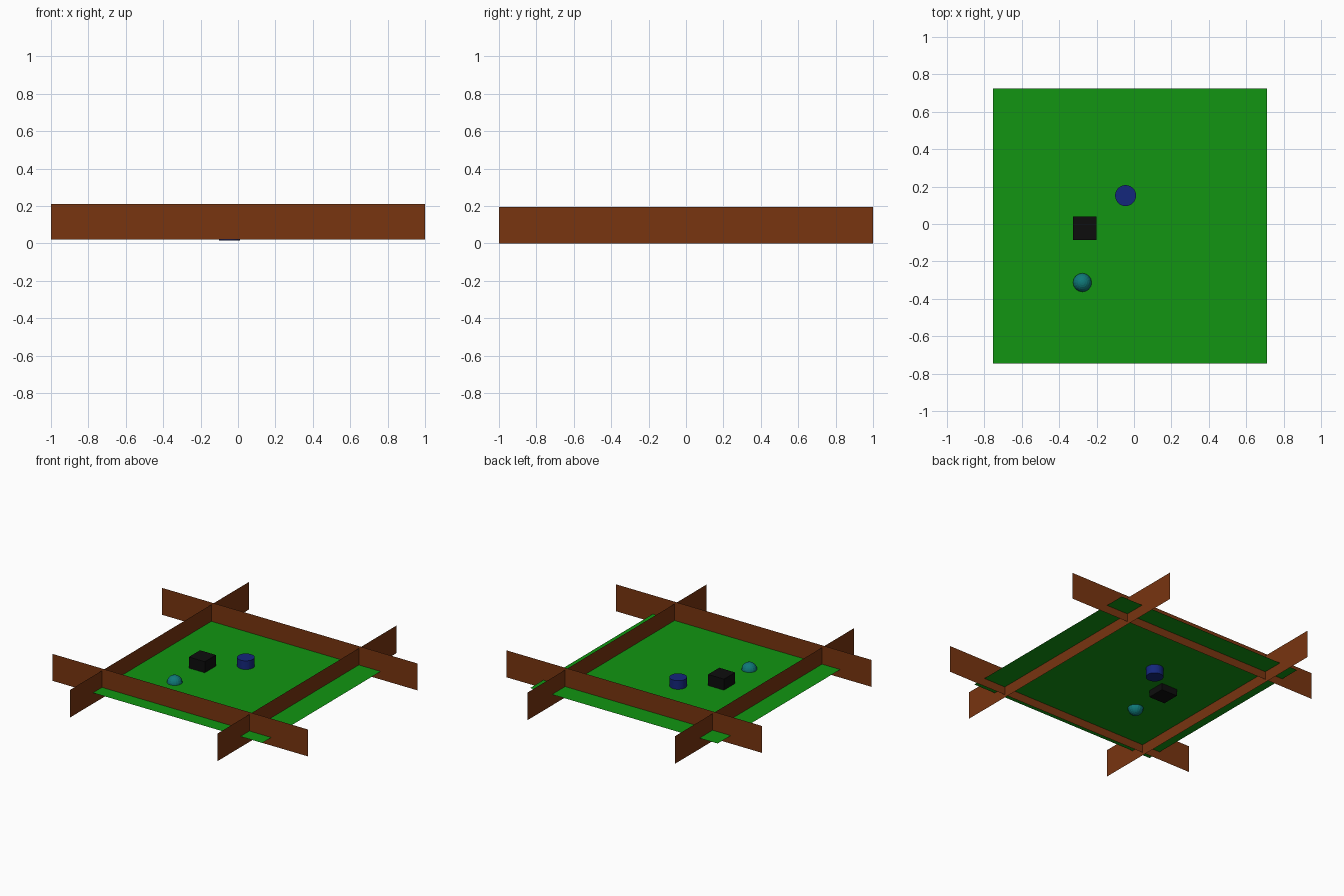
import bpy, bmesh
from mathutils import Matrix, Vector

if "Cube" in bpy.data.objects:
    bpy.data.objects.remove(bpy.data.objects["Cube"])


def material(name, rgb):
    m = bpy.data.materials.new(name)
    m.diffuse_color = (*rgb, 1)
    m.use_nodes = True
    m.node_tree.nodes["Principled BSDF"].inputs["Base Color"].default_value = m.diffuse_color
    return m


green = material("green", (0.006, 0.30, 0.006))
brown = material("brown", (0.19, 0.035, 0.005))
black = material("black", (0.004, 0.004, 0.004))
blue = material("blue", (0.007, 0.02, 0.20))
teal = material("teal", (0.005, 0.19, 0.19))


def finish(bm, name, mat, loc=(0, 0, 0), flip=None):
    """Make an object; faces chosen by flip() are turned inward."""
    bm.normal_update()
    if flip:
        bmesh.ops.reverse_faces(bm, faces=[f for f in bm.faces if flip(f)])
    me = bpy.data.meshes.new(name)
    bm.to_mesh(me)
    bm.free()
    me.materials.append(mat)
    ob = bpy.data.objects.new(name, me)
    ob.location = loc
    bpy.context.collection.objects.link(ob)
    return ob


def sheet(name, mat, centre, u, v, facing):
    """Single flat sheet spanned by half-vectors u and v, facing one way."""
    bm = bmesh.new()
    u, v = Vector(u), Vector(v)
    bm.faces.new([bm.verts.new(p) for p in (-u - v, u - v, u + v, -u + v)])
    finish(bm, name, mat, centre, lambda f: f.normal.dot(Vector(facing)) < 0)


# Floor
sheet("floor", green, (-0.022, -0.01, 0.077), (0.733, 0, 0), (0, 0.735, 0), (0, 0, 1))

# Crossing walls, all facing inward
for name, y, s in (("front_wall", -0.644, 1), ("back_wall", 0.578, -1)):
    sheet(name, brown, (0, y, 0.115), (1, 0, 0), (0, 0, 0.095), (0, s, 0))
for name, x, s in (("left_wall", -0.613, 1), ("right_wall", 0.54, -1)):
    sheet(name, brown, (x, 0, 0.0975), (0, 1, 0), (0, 0, 0.0975), (s, 0, 0))

# Cube set through the floor; top, back and left faces are turned inward
bm = bmesh.new()
bmesh.ops.create_cube(bm, size=0.125)
finish(bm, "cube", black, (-0.2625, -0.0225, 0.0925),
       lambda f: f.normal.dot(Vector((-1, 1, 1))) > 0)

# Cylinder set through the floor; top and alternate sides are turned inward
bm = bmesh.new()
bmesh.ops.create_cone(bm, cap_ends=True, segments=32, radius1=0.056,
                      radius2=0.056, depth=0.123)
bm.faces.ensure_lookup_table()
finish(bm, "cylinder", blue, (-0.045, 0.152, 0.0765),
       lambda f: f.normal.z > 0.5 or (abs(f.normal.z) < 0.5 and f.index % 2))

# Ball half sunk in the floor; lower half is turned inward
bm = bmesh.new()
bmesh.ops.create_uvsphere(bm, u_segments=16, v_segments=12, radius=0.05)
finish(bm, "ball", teal, (-0.276, -0.313, 0.076), lambda f: f.normal.z < 0)
